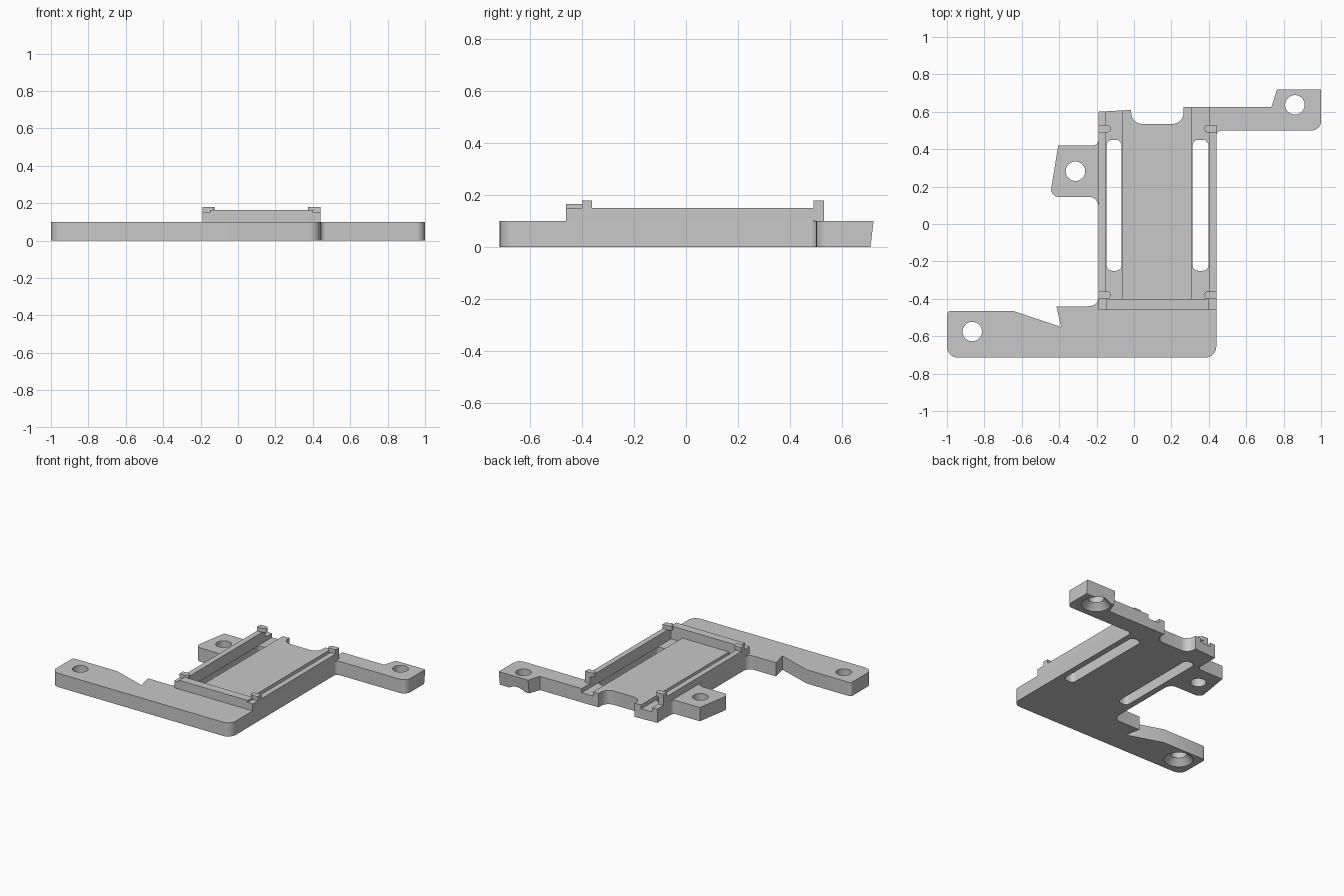
import bpy, bmesh, math
from mathutils import Vector

cube = bpy.data.objects.get("Cube")
if cube:
    bpy.data.objects.remove(cube)

grey = bpy.data.materials.new("plain grey")
grey.use_nodes = True
colour = (0.58, 0.58, 0.58, 1)
grey.diffuse_color = colour
grey.node_tree.nodes["Principled BSDF"].inputs["Base Color"].default_value = colour


def rounded(points, steps=8):
    """Outline from (x, y, corner radius) points."""
    out = []
    for i, (x, y, r) in enumerate(points):
        p = Vector((x, y))
        if not r:
            out.append(p)
            continue
        a = (Vector(points[i - 1][:2]) - p).normalized()
        b = (Vector(points[(i + 1) % len(points)][:2]) - p).normalized()
        half = math.acos(a.dot(b)) / 2
        reach = r / math.tan(half)
        centre = p + (a + b).normalized() * r / math.sin(half)
        start, end = p + a * reach - centre, p + b * reach - centre
        first = math.atan2(start.y, start.x)
        sweep = math.remainder(math.atan2(end.y, end.x) - first, math.tau)
        for k in range(steps + 1):
            t = first + sweep * k / steps
            out.append(centre + r * Vector((math.cos(t), math.sin(t))))
    return out


def add_object(name, bm):
    bmesh.ops.recalc_face_normals(bm, faces=bm.faces)
    mesh = bpy.data.meshes.new(name)
    bm.to_mesh(mesh)
    bm.free()
    mesh.materials.append(grey)
    obj = bpy.data.objects.new(name, mesh)
    bpy.context.collection.objects.link(obj)
    return obj


def prism(name, outline, z0, z1):
    bm = bmesh.new()
    low = [bm.verts.new((p.x, p.y, z0)) for p in outline]
    high = [bm.verts.new((p.x, p.y, z1)) for p in outline]
    bm.faces.new(low[::-1])
    bm.faces.new(high)
    for i in range(len(low)):
        bm.faces.new((low[i - 1], low[i], high[i], high[i - 1]))
    return add_object(name, bm)


def box(name, x0, x1, y0, y1, z0, z1, r=0):
    return prism(name, rounded([(x0, y0, r), (x1, y0, r), (x1, y1, r), (x0, y1, r)]), z0, z1)


def cone(name, x, y, z0, z1, r0, r1):
    bm = bmesh.new()
    bmesh.ops.create_cone(bm, cap_ends=True, segments=40, radius1=r0, radius2=r1, depth=z1 - z0)
    bmesh.ops.translate(bm, vec=(x, y, (z0 + z1) / 2), verts=bm.verts)
    return add_object(name, bm)


# Base plate with its two arms and side tab
base = prism("base_plate", rounded([
    (-1, -.715, .06), (.44, -.715, .06), (.44, .5, .03), (1, .5, .05),
    (1, .72, 0), (.765, .72, 0), (.735, .625, 0), (.265, .625, 0),
    (.265, .535, .06), (-.015, .535, .06), (-.015, .61, 0), (-.19, .6, 0),
    (-.19, .42, .03), (-.405, .42, 0), (-.45, .145, .04), (-.19, .145, .05),
    (-.19, -.44, .05), (-.415, -.44, 0), (-.39, -.55, 0), (-.645, -.465, 0),
    (-1, -.465, .02)]), 0, .1)

# Back tab leans inward toward the underside
for v in base.data.vertices:
    if v.co.y > .7 and v.co.z < .05:
        v.co.y -= .012

# Sunken channels, long slots, screw holes and countersinks
cutters = []
for x0, x1 in ((-.15, -.065), (.31, .4)):
    cutters.append(box("channel_cutter", x0, x1, -.4, .7, .07, .3))
    cutters.append(box("slot_cutter", x0 + .004, x1 - .002, -.25, .45, -.1, .2, .03))
for x, y, sunk in ((-.865, -.575, True), (.86, .637, True), (-.313, .282, False)):
    cutters.append(cone("hole_cutter", x, y, -.1, .2, .052, .052))
    if sunk:
        cutters.append(cone("countersink_cutter", x, y, -.01, .045, .105, .05))
for c in cutters:
    c.hide_render = True
    mod = base.modifiers.new("cut", "BOOLEAN")
    mod.operation, mod.solver, mod.object = "DIFFERENCE", "EXACT", c
bpy.context.view_layer.update()
graph = bpy.context.evaluated_depsgraph_get()
cut_mesh = bpy.data.meshes.new_from_object(base.evaluated_get(graph))
base.modifiers.clear()
base.data = cut_mesh
for c in cutters:
    bpy.data.objects.remove(c)

# Tray walls
parts = [base,
         box("right_wall", -.19, -.15, -.46, .53, .1, .15),
         box("left_wall", .4, .44, -.46, .53, .1, .15),
         box("front_wall", -.15, .4, -.46, -.4, .1, .165)]

# Retaining clips with rounded noses over the tray
for side, outer, inner in (("right", -.19, -.125), ("left", .44, .375)):
    for end, y in (("front", -.4), ("back", .49)):
        outline = rounded([(outer, y, 0), (inner, y, .018), (inner, y + .04, .018),
                           (outer, y + .04, 0)])
        parts.append(prism(f"{side}_{end}_clip", outline, .15, .18))

# Smooth the round corners and keep edges sharp
bpy.ops.object.select_all(action="DESELECT")
for p in parts:
    p.select_set(True)
bpy.context.view_layer.objects.active = base
bpy.ops.object.shade_smooth_by_angle(angle=math.radians(30))
